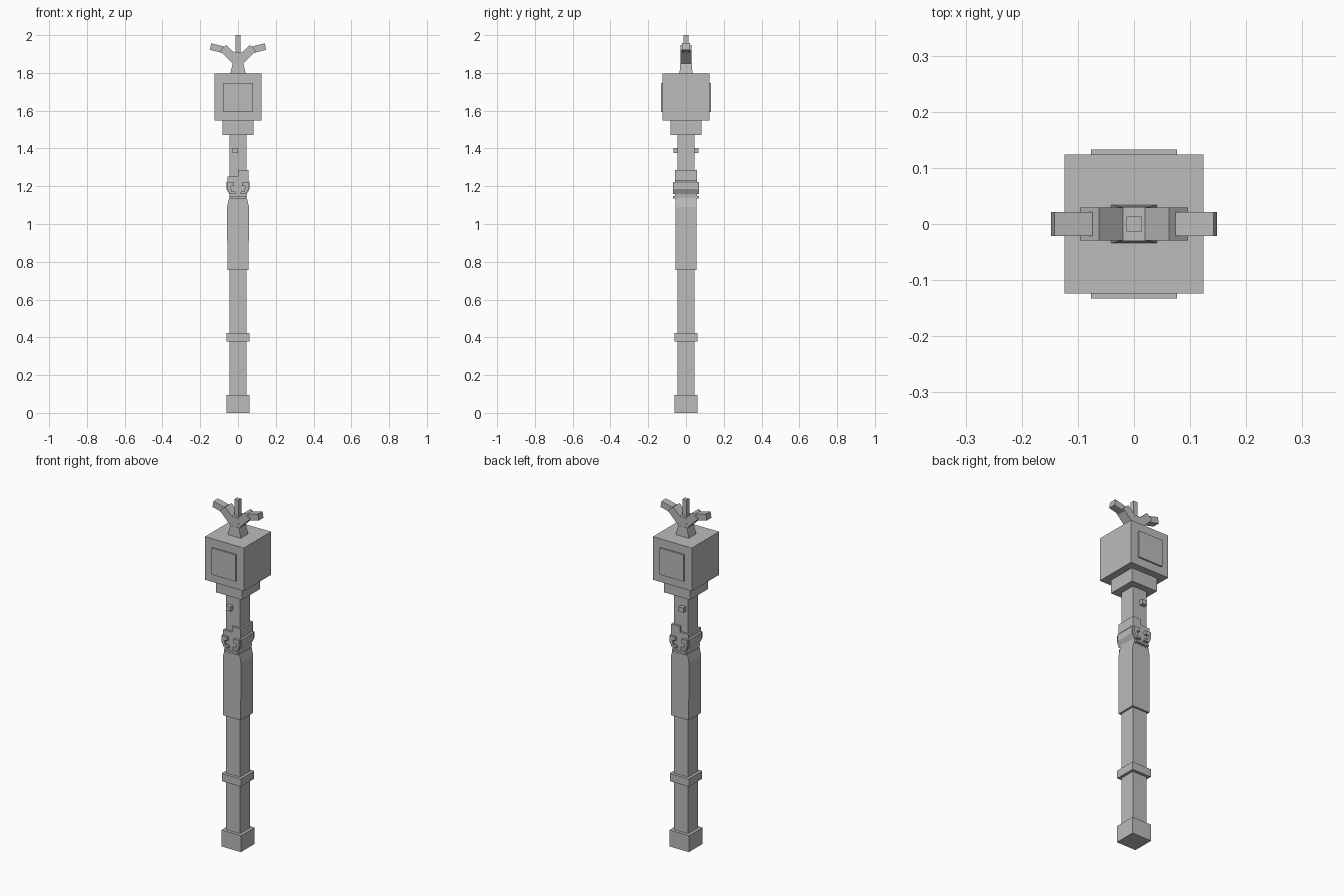
import bpy, bmesh

grey = bpy.data.materials.new("stone_grey")
grey.diffuse_color = (0.5, 0.5, 0.5, 1)


def finish(name, bm):
    bmesh.ops.recalc_face_normals(bm, faces=bm.faces)
    me = bpy.data.meshes.new(name)
    bm.to_mesh(me)
    bm.free()
    me.materials.append(grey)
    ob = bpy.data.objects.new(name, me)
    bpy.context.collection.objects.link(ob)
    return ob


def stack(name, rings):
    """Square column from (half width x, half depth y, z) rings."""
    bm = bmesh.new()
    loops = [[bm.verts.new((sx * x, sy * y, z)) for sx, sy in
              ((-1, -1), (1, -1), (1, 1), (-1, 1))] for x, y, z in rings]
    bm.faces.new(loops[0])
    bm.faces.new(loops[-1])
    for a, b in zip(loops, loops[1:]):
        for i in range(4):
            j = (i + 1) % 4
            bm.faces.new((a[i], a[j], b[j], b[i]))
    return finish(name, bm)


def box(name, x, y, z0, z1):
    return stack(name, [(x, y, z0), (x, y, z1)])


def prism(name, profile, y0, y1, sx=1):
    """Front (x, z) outline extruded along y."""
    bm = bmesh.new()
    a = [bm.verts.new((sx * x, y0, z)) for x, z in profile]
    b = [bm.verts.new((sx * x, y1, z)) for x, z in profile]
    bm.faces.new(a)
    bm.faces.new(b)
    for i in range(len(a)):
        j = (i + 1) % len(a)
        bm.faces.new((a[i], a[j], b[j], b[i]))
    return finish(name, bm)


# Pole: foot, shaft, ring and grip
box("foot", 0.062, 0.062, 0, 0.095)
box("shaft", 0.045, 0.045, 0.095, 1.47)
box("shaft_ring", 0.061, 0.061, 0.377, 0.422)
stack("grip", [(0.056, 0.056, 0.757), (0.058, 0.056, 1.09), (0.048, 0.056, 1.135)])

# Carved head on the pole, with a stepped brow
prism("carved_head", [(-0.043, 1.13), (0.043, 1.13), (0.047, 1.16), (0.061, 1.185),
                      (0.061, 1.222), (0.055, 1.23), (0.055, 1.285), (0, 1.285),
                      (0, 1.252), (-0.055, 1.252), (-0.055, 1.23), (-0.061, 1.222),
                      (-0.061, 1.185), (-0.047, 1.16)], -0.057, 0.057)

# Carved details on front and back
eye = [(0.02, 1.222), (0.055, 1.222), (0.055, 1.185), (0.043, 1.16),
       (0.012, 1.16), (0.016, 1.173), (0.034, 1.173), (0.038, 1.2), (0.02, 1.2)]
for side, s in (("front", -1), ("back", 1)):
    for sx in (-1, 1):
        prism(f"{side}_eye_{'left' if sx < 0 else 'right'}", eye, s * 0.05, s * 0.07, sx)
    prism(f"{side}_lip", [(-0.042, 1.135), (0.042, 1.135), (0.042, 1.147), (-0.042, 1.147)],
          s * 0.05, s * 0.07)
    prism(f"{side}_stud", [(-0.03, 1.375), (0, 1.375), (0, 1.402), (-0.03, 1.402)],
          s * 0.04, s * 0.067)
    prism(f"{side}_panel", [(-0.077, 1.593), (0.077, 1.593), (0.077, 1.747), (-0.077, 1.747)],
          s * 0.12, s * 0.133)

# Block head with its collar
box("head_collar", 0.083, 0.083, 1.47, 1.547)
box("head_block", 0.124, 0.124, 1.547, 1.796)

# Forked top: stem, centre spike, branches and bent tips
stack("fork_stem", [(0.041, 0.034, 1.796), (0.028, 0.031, 1.85)])
prism("fork_centre", [(-0.028, 1.85), (0.028, 1.85), (0.022, 1.907), (-0.022, 1.907)],
      -0.03, 0.03)
box("spike", 0.013, 0.013, 1.9, 2.0)
for side, sx in (("left", -1), ("right", 1)):
    prism(f"{side}_branch", [(0.0, 1.85), (0.028, 1.85), (0.096, 1.918), (0.062, 1.948),
                             (0.018, 1.905), (0.0, 1.905)], -0.0295, 0.0295, sx)
    prism(f"{side}_tip", [(0.08, 1.905), (0.148, 1.922), (0.142, 1.957), (0.074, 1.94)],
          -0.021, 0.021, sx)
